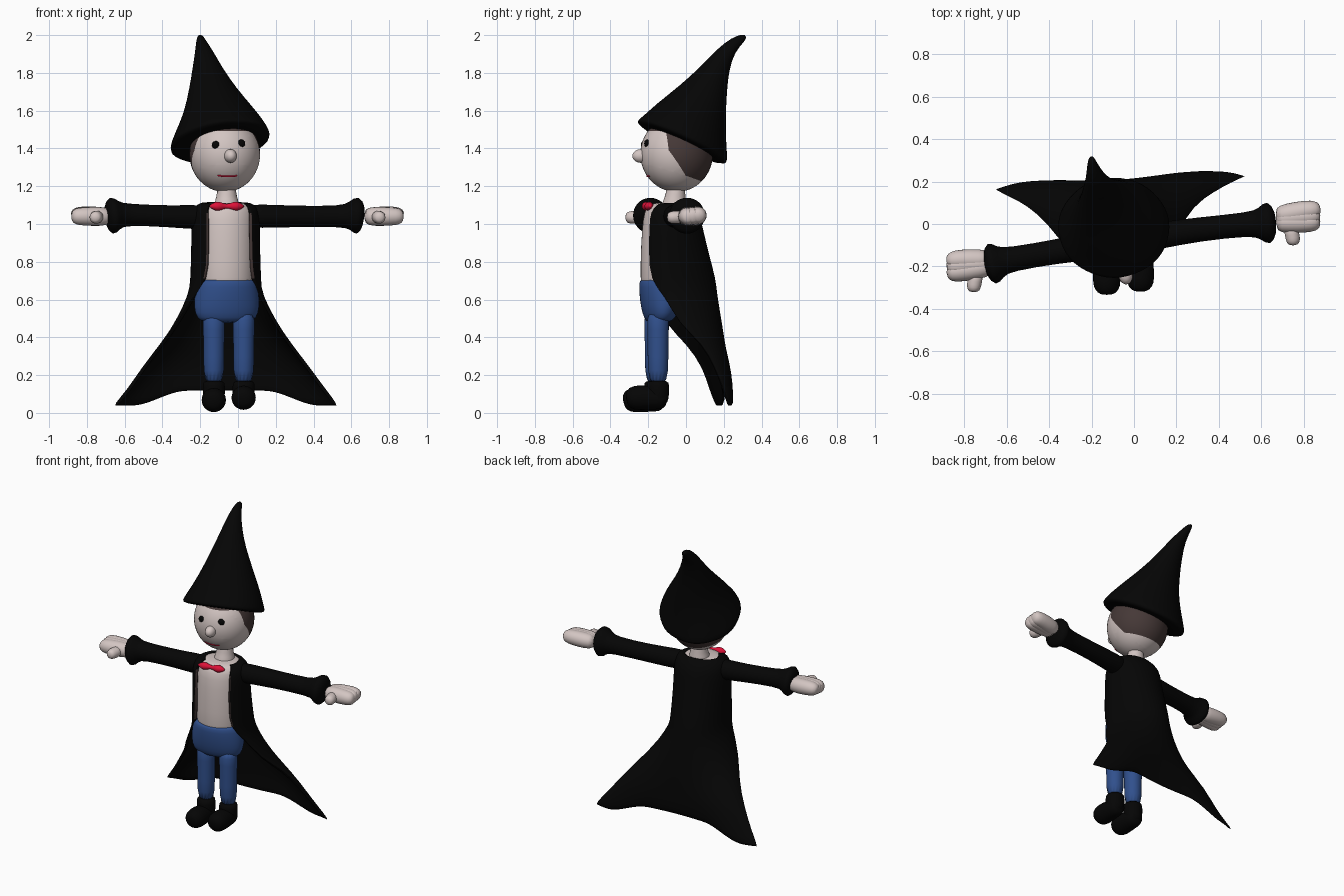
import bpy, bmesh, math
from mathutils import Vector, Matrix


def material(name, color):
    m = bpy.data.materials.new(name)
    m.diffuse_color = (*color, 1)
    return m


BLACK = material("black cloth", (0.0015, 0.0015, 0.0015))
SKIN = material("pale skin", (0.65, 0.56, 0.54))
BLUE = material("blue denim", (0.03, 0.08, 0.265))
RED = material("red", (0.72, 0.006, 0.04))
BROWN = material("dark brown", (0.06, 0.04, 0.038))


def finish(name, bm, mats, subsurf=0, solid=0):
    me = bpy.data.meshes.new(name)
    bm.to_mesh(me)
    bm.free()
    ob = bpy.data.objects.new(name, me)
    bpy.context.collection.objects.link(ob)
    for m in mats:
        me.materials.append(m)
    for p in me.polygons:
        p.use_smooth = True
    if solid:
        s = ob.modifiers.new("thickness", 'SOLIDIFY')
        s.thickness, s.offset = solid, 0
    if subsurf:
        s = ob.modifiers.new("smooth", 'SUBSURF')
        s.levels = s.render_levels = subsurf
    return ob


def skin_rings(name, rings, mat):
    """Closed surface through a list of point rings."""
    bm = bmesh.new()
    rows = [[bm.verts.new(p) for p in r] for r in rings]
    n = len(rows[0])
    for a, b in zip(rows, rows[1:]):
        for i in range(n):
            bm.faces.new((a[i], a[(i + 1) % n], b[(i + 1) % n], b[i]))
    bm.faces.new(rows[0][::-1])
    bm.faces.new(rows[-1])
    bmesh.ops.recalc_face_normals(bm, faces=bm.faces)
    return finish(name, bm, [mat], 1)


def loft(name, secs, mat, rot=0, n=24, wobble=0):
    """Sections: x, y, z, rx, ry, then slopes of z along x and y."""
    rings = []
    for k, (x, y, z, rx, ry, sx, sy) in enumerate(secs):
        ring = []
        for i in range(n):
            a = math.tau * i / n
            w = 1 + (wobble * math.sin(7 * a) if k < 2 else 0)
            d = Matrix.Rotation(rot, 3, 'Z') @ Vector((rx * w * math.cos(a), ry * w * math.sin(a), 0))
            ring.append((x + d.x, y + d.y, z + sx * d.x + sy * d.y))
        rings.append(ring)
    return skin_rings(name, rings, mat)


def tube(name, pts, mat, n=14):
    """Round tube through points x, y, z, radius."""
    c = [Vector(p[:3]) for p in pts]
    rings = []
    for i, p in enumerate(pts):
        q = (c[min(i + 1, len(c) - 1)] - c[max(i - 1, 0)]).to_track_quat('Z', 'Y')
        rings.append([c[i] + q @ Vector((p[3] * math.cos(math.tau * k / n),
                                         p[3] * math.sin(math.tau * k / n), 0)) for k in range(n)])
    return skin_rings(name, rings, mat)


def ball(name, loc, size, mat, rot=0):
    bm = bmesh.new()
    m = Matrix.Translation(loc) @ Matrix.Rotation(rot, 4, 'Z') @ Matrix.Diagonal((*size, 1))
    bmesh.ops.create_uvsphere(bm, u_segments=24, v_segments=16, radius=1, matrix=m)
    return finish(name, bm, [mat])


TURN = math.radians(9)

# Head, cut along the hairline so the hair has clean edges
HEAD = Vector((-0.07, -0.05, 1.37))
bm = bmesh.new()
bmesh.ops.create_uvsphere(bm, u_segments=48, v_segments=32, radius=1,
                          matrix=Matrix.Diagonal((0.187, 0.192, 0.2, 1)))
HAIRLINE = [(Vector((0, -0.068, 0)), Vector((0, 1, 0.08))),
            (Vector((0, -0.055, 0)), Vector((0, 1, 0.7))),
            (Vector((0, 0.06, -0.125)), Vector((0, 0.3, 1))),
            (Vector((0, 0, 0.123)), Vector((0, 0, 1)))]
for co, no in HAIRLINE:
    bmesh.ops.bisect_plane(bm, geom=bm.verts[:] + bm.edges[:] + bm.faces[:], plane_co=co, plane_no=no)
for f in bm.faces:
    p = f.calc_center_median()
    side = [(p - co).dot(no) > 0 for co, no in HAIRLINE]
    f.material_index = 1 if side[3] or all(side[:3]) else 0
bm.transform(Matrix.Translation(HEAD) @ Matrix.Rotation(TURN, 4, 'Z'))
finish("head", bm, [SKIN, BROWN])


def on_face(az, z, push=0):
    """Point on the face at an angle from its middle and a height."""
    r = 0.19 * math.sqrt(max(0, 1 - ((z - HEAD.z) / 0.2) ** 2)) + push
    a = math.radians(az + 7)
    return Vector((HEAD.x + r * math.sin(a), HEAD.y - r * math.cos(a), z))


for side, name in ((-1, "left_eye"), (1, "right_eye")):
    ball(name, on_face(side * 22, 1.422 + side * 0.004, -0.004), (0.022, 0.015, 0.021), BLACK, TURN)
ball("nose", on_face(2, 1.36, 0.002), (0.033, 0.045, 0.036), SKIN, TURN)
tube("mouth", [(*on_face(a, 1.252 + 0.000012 * a * a, 0.001), 0.005)
               for a in range(-22, 19, 5)], RED, 8)
tube("neck", [(-0.06, -0.065, 1.05, 0.08), (-0.06, -0.06, 1.11, 0.066),
              (-0.06, -0.055, 1.15, 0.06), (-0.062, -0.055, 1.23, 0.07)], SKIN)

# Tilted pointed hat with a bent tip
loft("hat", [(-0.095, -0.02, 1.418, 0.222, 0.2, 0.14, -0.45),
             (-0.095, -0.02, 1.428, 0.27, 0.243, 0.14, -0.45),
             (-0.095, -0.015, 1.455, 0.262, 0.236, 0.13, -0.42),
             (-0.095, 0.0, 1.52, 0.232, 0.213, 0.1, -0.3),
             (-0.1, 0.022, 1.6, 0.187, 0.19, 0.05, -0.15),
             (-0.133, 0.092, 1.72, 0.125, 0.126, 0, -0.1),
             (-0.16, 0.15, 1.82, 0.082, 0.078, 0, -0.1),
             (-0.18, 0.212, 1.92, 0.046, 0.046, 0, -0.2),
             (-0.197, 0.275, 1.975, 0.024, 0.032, 0, -0.4),
             (-0.2, 0.312, 2.0, 0.012, 0.014, 0, -0.4)], BLACK, wobble=0.015)

# Shirt and bow tie
loft("shirt", [(-0.06, -0.11, 0.6, 0.14, 0.12, 0, 0), (-0.06, -0.11, 0.7, 0.15, 0.134, 0, 0),
               (-0.06, -0.1, 0.9, 0.151, 0.139, 0, 0), (-0.06, -0.095, 1.03, 0.151, 0.134, 0, 0),
               (-0.06, -0.09, 1.095, 0.145, 0.122, 0, 0), (-0.06, -0.08, 1.115, 0.105, 0.085, 0, 0)],
     SKIN, TURN)
tube("bow_tie", [(-0.06 + d, -0.203 + 0.16 * d, 1.094, r) for d, r in
                 ((-0.093, 0.004), (-0.07, 0.02), (-0.045, 0.028), (-0.018, 0.016), (0, 0.012),
                  (0.018, 0.016), (0.045, 0.028), (0.07, 0.02), (0.093, 0.004))], RED, 12)

# Trousers and shoes
loft("trouser_hips", [(-0.06, -0.145, 0.475, 0.12, 0.055, 0, 0), (-0.06, -0.14, 0.5, 0.162, 0.08, 0, 0),
                      (-0.06, -0.133, 0.56, 0.178, 0.105, 0, 0), (-0.06, -0.127, 0.64, 0.172, 0.121, 0, 0),
                      (-0.06, -0.122, 0.695, 0.163, 0.126, 0, 0), (-0.06, -0.122, 0.71, 0.15, 0.118, 0, 0)],
     BLUE, TURN)
for name, x, y, z in (("left", -0.128, -0.163, 0), ("right", 0.03, -0.148, 0.012)):
    tube(name + "_trouser_leg", [(x, y, 0.14, 0.056), (x, y, 0.3, 0.056),
                                 (x, y, 0.45, 0.058), (x, y, 0.54, 0.064)], BLUE)
    tube(name + "_ankle", [(x, y, 0.03 + z, 0.045), (x, y, 0.06 + z, 0.06),
                           (x, y, 0.15, 0.061), (x, y, 0.172, 0.057)], BLACK)
    tube(name + "_shoe", [(x, y + 0.05, 0.055 + z, 0.035), (x, y + 0.03, 0.06 + z, 0.055),
                          (x, y - 0.04, 0.068 + z, 0.064), (x, y - 0.11, 0.069 + z, 0.069),
                          (x, y - 0.15, 0.066 + z, 0.058), (x, y - 0.17, 0.062 + z, 0.03)], BLACK)

# Sleeves with flared cuffs
tube("left_sleeve", [(-0.14, -0.095, 1.035, 0.062), (-0.24, -0.11, 1.037, 0.066), (-0.35, -0.127, 1.04, 0.058),
                     (-0.59, -0.168, 1.05, 0.057), (-0.63, -0.177, 1.047, 0.072),
                     (-0.67, -0.188, 1.044, 0.115), (-0.705, -0.193, 1.04, 0.05)], BLACK, 18)
tube("right_sleeve", [(0.0, -0.075, 1.04, 0.062), (0.12, -0.055, 1.042, 0.064), (0.3, -0.025, 1.04, 0.057),
                      (0.55, 0.0, 1.04, 0.056), (0.59, 0.002, 1.044, 0.072),
                      (0.635, 0.005, 1.045, 0.115), (0.67, 0.008, 1.04, 0.05)], BLACK, 18)


# Mitten hands with thumb and rounded finger ends
def hand(name, x, y, s, drift):
    at = lambda d, oy, oz, r: (x + s * d, y + drift * d + oy, 1.04 + oz, r)
    tube(name + "_thumb", [at(0.07, -0.03, 0, 0.036), at(0.08, -0.07, -0.005, 0.036),
                           at(0.085, -0.1, -0.005, 0.036), at(0.085, -0.122, -0.005, 0.022)], SKIN, 10)
    for k, oy in enumerate((-0.016, 0.012, 0.04)):
        tube(f"{name}_finger_{k}", [at(0, oy * 0.5, 0, 0.044), at(0.06, oy * 0.7, 0, 0.054),
                                    at(0.15, oy, 0.003 * k, 0.05), at(0.19, oy, 0.003 * k, 0.045),
                                    at(0.213, oy, 0, 0.025)], SKIN, 12)


hand("left", -0.67, -0.19, -1, -0.12)
hand("right", 0.665, 0.015, 1, 0.06)

# Coat flowing into a spread cape, open at the front, with a thin lining edge
# z middle, z edge, left, right, centre y, back, front, wrap angle, turn
ROWS = [(1.113, 1.105, 0.105, 0.105, -0.075, 0.075, 0.1, 130, 9), (1.105, 1.095, 0.15, 0.15, -0.085, 0.105, 0.125, 134, 9),
        (1.06, 1.06, 0.17, 0.17, -0.09, 0.15, 0.15, 139, 9), (1.0, 1.0, 0.173, 0.173, -0.09, 0.165, 0.155, 140, 9),
        (0.85, 0.85, 0.173, 0.173, -0.09, 0.2, 0.16, 140, 9), (0.71, 0.7, 0.177, 0.18, -0.09, 0.24, 0.155, 139, 9),
        (0.63, 0.62, 0.19, 0.19, -0.085, 0.242, 0.13, 113, 9), (0.54, 0.47, 0.255, 0.265, -0.07, 0.24, 0.1, 94, 8),
        (0.4, 0.365, 0.335, 0.34, 0.045, 0.145, 0.1, 90, 7), (0.27, 0.24, 0.435, 0.435, 0.12, 0.078, 0.1, 90, 4),
        (0.185, 0.125, 0.51, 0.52, 0.16, 0.042, 0.1, 90, 4), (0.115, 0.035, 0.59, 0.59, 0.195, 0.0, 0.1, 90, 3)]
bm = bmesh.new()
grid = []
COLS = 44
ts = [2 * i / COLS - 1 for i in range(COLS + 1)]
ts[1:1], ts[-1:-1] = [-0.986], [0.986]
for k, (zc, ze, rl, rr, cy, rb, rf, wrap, turn) in enumerate(ROWS):
    row = []
    for t in ts:
        a = t * math.radians(wrap)
        sx, cs = math.sin(a), math.cos(a)
        d = Matrix.Rotation(math.radians(turn), 3, 'Z') @ Vector((sx * (rl if t < 0 else rr),
                                                                 cs * (rb if cs > 0 else rf), 0))
        # the lowest rows billow back and sag into two pointed corners
        u = min(1, max(0, (abs(sx) - 0.35) / 0.5))
        drop = u * u * (3 - 2 * u) if k > 9 else abs(t) ** 1.6
        billow = 0.1 * sx * sx * (1 - sx * sx) if k > 8 else 0
        row.append(bm.verts.new((-0.065 + d.x, cy + d.y + billow, zc + (ze - zc) * drop)))
    grid.append(row)
last = len(ts) - 2
for r, (a, b) in enumerate(zip(grid, grid[1:])):
    for i in range(last + 1):
        f = bm.faces.new((a[i], b[i], b[i + 1], a[i + 1]))
        f.material_index = 1 if i in (0, last) and 1 < r < 5 else 0
finish("coat_cape", bm, [BLACK, BROWN], 1, 0.018)
